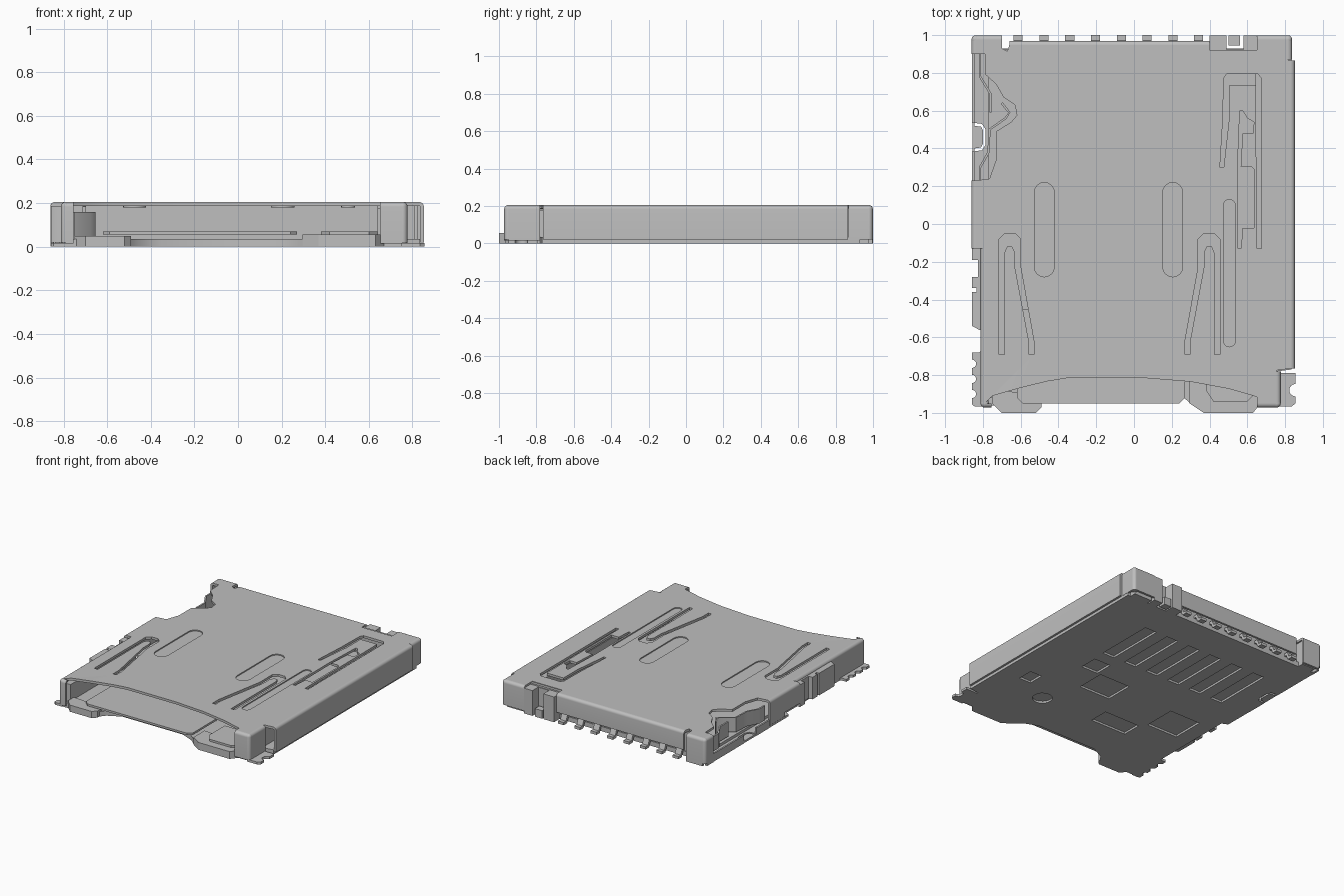
import bpy, bmesh, math
from mathutils import Vector

if "Cube" in bpy.data.objects:
    bpy.data.objects.remove(bpy.data.objects["Cube"], do_unlink=True)

GREY = (0.52, 0.52, 0.52, 1.0)
metal = bpy.data.materials.new("light grey")
metal.diffuse_color = GREY
metal.use_nodes = True
metal.node_tree.nodes["Principled BSDF"].inputs["Base Color"].default_value = GREY
parts = []


def add(name, mesh):
    mesh.name = name
    mesh.materials.clear()
    mesh.materials.append(metal)
    ob = bpy.data.objects.new(name, mesh)
    bpy.context.collection.objects.link(ob)
    parts.append(ob)
    return ob


def from_bm(name, bm):
    bmesh.ops.recalc_face_normals(bm, faces=bm.faces)
    me = bpy.data.meshes.new(name)
    bm.to_mesh(me)
    bm.free()
    return add(name, me)


def plate(name, outline, z0, z1, holes=()):
    """Flat sheet with holes, filled from a 2D curve."""
    cu = bpy.data.curves.new(name, 'CURVE')
    cu.dimensions = '2D'
    cu.fill_mode = 'BOTH'
    cu.extrude = (z1 - z0) / 2
    for loop in (outline, *holes):
        sp = cu.splines.new('POLY')
        sp.points.add(len(loop) - 1)
        for p, (x, y) in zip(sp.points, loop):
            p.co = (x, y, 0, 1)
        sp.use_cyclic_u = True
    tmp = bpy.data.objects.new("tmp", cu)
    bpy.context.collection.objects.link(tmp)
    bpy.context.view_layer.update()
    dg = bpy.context.evaluated_depsgraph_get()
    me = bpy.data.meshes.new_from_object(tmp.evaluated_get(dg))
    bpy.data.objects.remove(tmp, do_unlink=True)
    bpy.data.curves.remove(cu)
    bm = bmesh.new()
    bm.from_mesh(me)
    bpy.data.meshes.remove(me)
    bmesh.ops.remove_doubles(bm, verts=bm.verts, dist=1e-5)
    bmesh.ops.translate(bm, verts=bm.verts, vec=(0, 0, (z0 + z1) / 2))
    return from_bm(name, bm)


def loft(name, ring_a, ring_b):
    """Solid between two matching cross-sections."""
    bm = bmesh.new()
    a = [bm.verts.new(p) for p in ring_a]
    b = [bm.verts.new(p) for p in ring_b]
    n = len(a)
    for i in range(n):
        bm.faces.new((a[i], a[(i + 1) % n], b[(i + 1) % n], b[i]))
    bm.faces.new(a)
    bm.faces.new(b)
    return from_bm(name, bm)


def box(name, x0, x1, y0, y1, z0, z1):
    r = [(x0, y0), (x1, y0), (x1, y1), (x0, y1)]
    return loft(name, [(x, y, z0) for x, y in r], [(x, y, z1) for x, y in r])


R, TOP = 0.022, 0.205


def bend(name, p0, p1, low=0.02):
    """Folded wall with a rounded top edge, outward to the right of p0 -> p1."""
    d = (Vector(p1) - Vector(p0)).normalized()
    out = Vector((d.y, -d.x))
    prof = [(R * math.sin(t), TOP - R + R * math.cos(t)) for t in [i * math.pi / 12 for i in range(7)]]
    prof += [(R, low), (R - 0.016, low), (R - 0.016, TOP - 0.02), (0, TOP - 0.018)]
    ring = lambda p: [(p[0] + out.x * u, p[1] + out.y * u, z) for u, z in prof]
    return loft(name, ring(p0), ring(p1))


def corner(name, x, y, low=0.02):
    """Rounded post closing two folded walls."""
    bm = bmesh.new()
    bmesh.ops.create_cone(bm, cap_ends=True, segments=24, radius1=R, radius2=R, depth=TOP - low)
    bmesh.ops.translate(bm, verts=bm.verts, vec=(x, y, (TOP + low) / 2))
    rim = [e for e in bm.edges if all(v.co.z > TOP - 0.001 for v in e.verts)]
    bmesh.ops.bevel(bm, geom=rim, offset=R * 0.9, segments=4, affect='EDGES', profile=0.5)
    return from_bm(name, bm)


def capsule(x, y0, y1, r, n=8):
    top = [(x + r * math.cos(math.pi * i / n), y1 - r + r * math.sin(math.pi * i / n)) for i in range(n + 1)]
    return top + [(x - r * math.cos(math.pi * i / n), y0 + r - r * math.sin(math.pi * i / n)) for i in range(n + 1)]


def rect(x, y, w, h):
    return [(x - w / 2, y - h / 2), (x + w / 2, y - h / 2), (x + w / 2, y + h / 2), (x - w / 2, y + h / 2)]


# Top cover with spring slots and pressed beads
cover = [(-0.79, -0.95), (-0.75, -0.91), (-0.6, -0.867), (-0.46, -0.833), (-0.35, -0.815), (0.05, -0.815),
         (0.3, -0.835), (0.5, -0.872), (0.65, -0.915), (0.65, -0.95), (0.755, -0.95), (0.755, -0.775),
         (0.83, -0.765), (0.83, 0.865), (0.815, 0.87), (0.815, 0.977), (0.65, 0.977), (0.65, 0.9),
         (0.4, 0.9), (0.4, 0.948), (-0.66, 0.948), (-0.67, 0.915), (-0.7, 0.93), (-0.7, 0.977),
         (-0.838, 0.977), (-0.838, 0.9), (-0.79, 0.9), (-0.785, 0.79), (-0.73, 0.74), (-0.69, 0.67),
         (-0.63, 0.63), (-0.62, 0.575), (-0.65, 0.54), (-0.73, 0.49), (-0.73, 0.34), (-0.765, 0.24),
         (-0.838, 0.23), (-0.838, -0.13), (-0.79, -0.13)]
fork = [(-0.715, -0.69), (-0.685, -0.69), (-0.685, -0.15), (-0.672, -0.12), (-0.645, -0.12), (-0.63, -0.15),
        (-0.63, -0.23), (-0.557, -0.62), (-0.557, -0.69), (-0.53, -0.69), (-0.53, -0.62), (-0.6, -0.23),
        (-0.6, -0.08), (-0.63, -0.05), (-0.685, -0.05), (-0.715, -0.08)]
fork_right = [(-0.26 - x, y) for x, y in reversed(fork)]
arm = [(0.455, 0.3), (0.475, 0.3), (0.505, 0.57), (0.505, 0.735), (0.645, 0.735), (0.65, -0.13), (0.675, -0.13),
       (0.675, 0.77), (0.655, 0.795), (0.49, 0.795), (0.475, 0.77), (0.47, 0.55)]
latch = [(0.55, -0.13), (0.567, -0.13), (0.575, -0.02), (0.635, -0.02), (0.635, 0.29), (0.62, 0.305),
         (0.565, 0.305), (0.575, 0.48), (0.63, 0.48), (0.635, 0.54), (0.6, 0.56), (0.575, 0.6), (0.56, 0.6), (0.548, 0.3)]
beads = [capsule(-0.475, -0.28, 0.22, 0.053), capsule(0.205, -0.28, 0.22, 0.053), capsule(0.505, -0.65, 0.13, 0.032)]
plate("top_cover", cover, 0.187, TOP, [fork, fork_right, arm, latch, *beads])
for i, b in enumerate(beads):
    plate(f"pressed_bead_{i + 1}", b, 0.18, 0.197)

# Folded cover walls and rounded corners
walls = {"right_wall": ((0.83, -0.765), (0.83, 0.865), 0.02),
         "back_right_side": ((0.815, 0.87), (0.815, 0.977), 0.02),
         "back_right_wall": ((0.815, 0.977), (0.65, 0.977), 0.02),
         "back_wall": ((0.4, 0.948), (-0.66, 0.948), 0.065),
         "back_left_wall": ((-0.7, 0.977), (-0.838, 0.977), 0.0),
         "back_left_side": ((-0.838, 0.977), (-0.838, 0.9), 0.0),
         "left_middle_wall": ((-0.838, 0.23), (-0.838, 0.05), 0.02),
         "left_clip_wall": ((-0.838, 0.05), (-0.838, -0.13), 0.05),
         "left_front_wall": ((-0.79, -0.13), (-0.79, -0.95), 0.015),
         "front_left_wall": ((-0.79, -0.95), (-0.755, -0.95), 0.015),
         "front_right_wall": ((0.65, -0.95), (0.755, -0.95), 0.015),
         "front_right_side": ((0.755, -0.95), (0.755, -0.78), 0.015)}
for name, (p0, p1, low) in walls.items():
    bend(name, p0, p1, low)
for name, x, y in (("back_right_corner", 0.815, 0.977), ("back_left_corner", -0.838, 0.977),
                   ("front_left_corner", -0.79, -0.95), ("front_right_corner", 0.755, -0.95)):
    corner(name, x, y)

# Base with moulded pockets under a closed floor
base = [(-0.8, -0.96), (-0.5, -0.96), (-0.46, -0.91), (-0.36, -0.86), (0.14, -0.86), (0.24, -0.9), (0.3, -0.95),
        (0.65, -0.95), (0.76, -0.95), (0.76, -0.78), (0.835, -0.77), (0.835, 0.93), (-0.855, 0.93),
        (-0.855, 0.0), (-0.81, -0.02), (-0.81, -0.9)]
pockets = [rect(0.4 - 0.195 * i, 0.43, 0.1, 0.46) for i in range(6)]
pockets += [rect(0.14, -0.15, 0.26, 0.22), rect(-0.56, -0.24, 0.26, 0.25), rect(-0.24, -0.49, 0.3, 0.15),
            rect(0.37, 0.03, 0.14, 0.14), rect(0.62, -0.38, 0.1, 0.12), capsule(0.37, -0.62, -0.48, 0.07)]
gap = [(-0.845, 0.385), (-0.805, 0.39), (-0.785, 0.42), (-0.785, 0.5), (-0.805, 0.53), (-0.845, 0.535),
       (-0.845, 0.52), (-0.81, 0.515), (-0.8, 0.495), (-0.8, 0.425), (-0.81, 0.405), (-0.845, 0.4)]
plate("base", base, 0.0, 0.015, pockets + [gap])
floor = [(x if x > -0.77 else -0.77, y) for x, y in base if not (x < -0.8 and -0.1 < y < 0.1)]
plate("inner_floor", floor, 0.015, 0.035)

# Card support lip and front feet
lip = [(-0.5 - 0.0, -0.95), (0.24, -0.95), (0.27, -0.92), (0.27, -0.45), (-0.62, -0.45), (-0.62, -0.92), (-0.59, -0.95)]
plate("card_lip", lip, 0.055, 0.07)
plate("left_front_foot", [(-0.7, -1.0), (-0.52, -1.0), (-0.49, -0.97), (-0.49, -0.9), (-0.75, -0.88), (-0.75, -0.95)], 0, 0.05)
plate("right_front_foot", [(0.37, -1.0), (0.63, -1.0), (0.67, -0.95), (0.67, -0.85), (0.295, -0.82), (0.295, -0.95)], 0, 0.055)
plate("right_front_pad", [(0.42, -0.94), (0.6, -0.94), (0.64, -0.9), (0.64, -0.7), (0.38, -0.7), (0.38, -0.88)], 0.055, 0.07)

# Inner guides and contact housing
box("left_guide", -0.8, -0.75, -0.92, -0.14, 0.03, 0.16)
box("right_slider", 0.64, 0.75, -0.9, 0.8, 0.03, 0.178)
box("contact_housing", -0.7, 0.64, 0.85, 0.925, 0.015, 0.187)
box("back_right_block", 0.66, 0.81, 0.9, 0.975, 0.0, 0.187)
box("back_left_block", -0.82, -0.71, 0.91, 0.975, 0.0, 0.187)

# Solder feet with scalloped edges
notch = lambda x, y, r, s: [(x + s * r * math.sin(math.pi * i / 8), y - r * math.cos(math.pi * i / 8)) for i in range(9)]
plate("right_solder_foot", [(0.75, -0.965), (0.835, -0.965), (0.855, -0.95), *notch(0.855, -0.88, 0.033, -1),
                            (0.855, -0.79), (0.75, -0.79)], 0, 0.018)
scallop = [(-0.79, -0.965), (-0.845, -0.965), (-0.858, -0.955)]
for y in (-0.9, -0.82, -0.74):
    scallop += notch(-0.858, y, 0.022, 1)
plate("left_solder_foot", scallop + [(-0.858, -0.68), (-0.82, -0.68), (-0.79, -0.66)], 0, 0.018)

# Left side clips
plate("left_clip", [(-0.77, -0.13), (-0.857, -0.13), (-0.857, -0.19), (-0.825, -0.19), (-0.825, -0.28), (-0.857, -0.28),
                    (-0.857, -0.34), (-0.835, -0.34), (-0.835, -0.36), (-0.857, -0.36), (-0.857, -0.54), (-0.82, -0.56),
                    (-0.77, -0.56)], 0.02, 0.186)

# Detect switch rail and its bent leaf springs
box("switch_rail_front", -0.857, -0.845, 0.23, 0.385, 0.0, 0.06)
box("switch_rail_back", -0.857, -0.845, 0.535, 0.9, 0.0, 0.06)


def leaf(name, path, z0, z1, t=0.012):
    pts = [Vector(p) for p in path]
    left, right = [], []
    for i, p in enumerate(pts):
        d = (pts[min(i + 1, len(pts) - 1)] - pts[max(i - 1, 0)]).normalized()
        n = Vector((-d.y, d.x)) * t / 2
        left.append(tuple(p + n))
        right.append(tuple(p - n))
    plate(name, left + right[::-1], z0, z1)


leaf("short_leaf_spring", [(-0.815, 0.9), (-0.815, 0.78), (-0.76, 0.69), (-0.76, 0.59)], 0.05, 0.16)
leaf("long_leaf_spring", [(-0.815, 0.23), (-0.815, 0.3), (-0.77, 0.38), (-0.765, 0.5), (-0.68, 0.56),
                          (-0.66, 0.59), (-0.7, 0.64)], 0.05, 0.16)

# Back posts
for i, (x0, x1, y0) in enumerate(((0.4, 0.49, 0.9), (0.5, 0.56, 0.945), (0.58, 0.65, 0.9))):
    box(f"back_post_{i + 1}", x0, x1, y0, 0.998, 0.0, 0.19 if i != 1 else 0.06)
box("back_post_web", 0.4, 0.65, 0.88, 0.92, 0.0, 0.2)

# Row of stepped contact leads
step = [(0.9, 0.06), (0.955, 0.06), (0.972, 0.02), (1.0, 0.02), (1.0, 0.0), (0.96, 0.0), (0.942, 0.04), (0.9, 0.04)]
for i in range(8):
    x = -0.613 + 0.1365 * i
    loft(f"contact_lead_{i + 1}", [(x - 0.024, y, z) for y, z in step], [(x + 0.024, y, z) for y, z in step])

# Smooth the bends, keep folds sharp
bpy.ops.object.select_all(action='DESELECT')
for ob in parts:
    ob.select_set(True)
bpy.context.view_layer.objects.active = parts[0]
bpy.ops.object.shade_smooth_by_angle(angle=math.radians(30))
